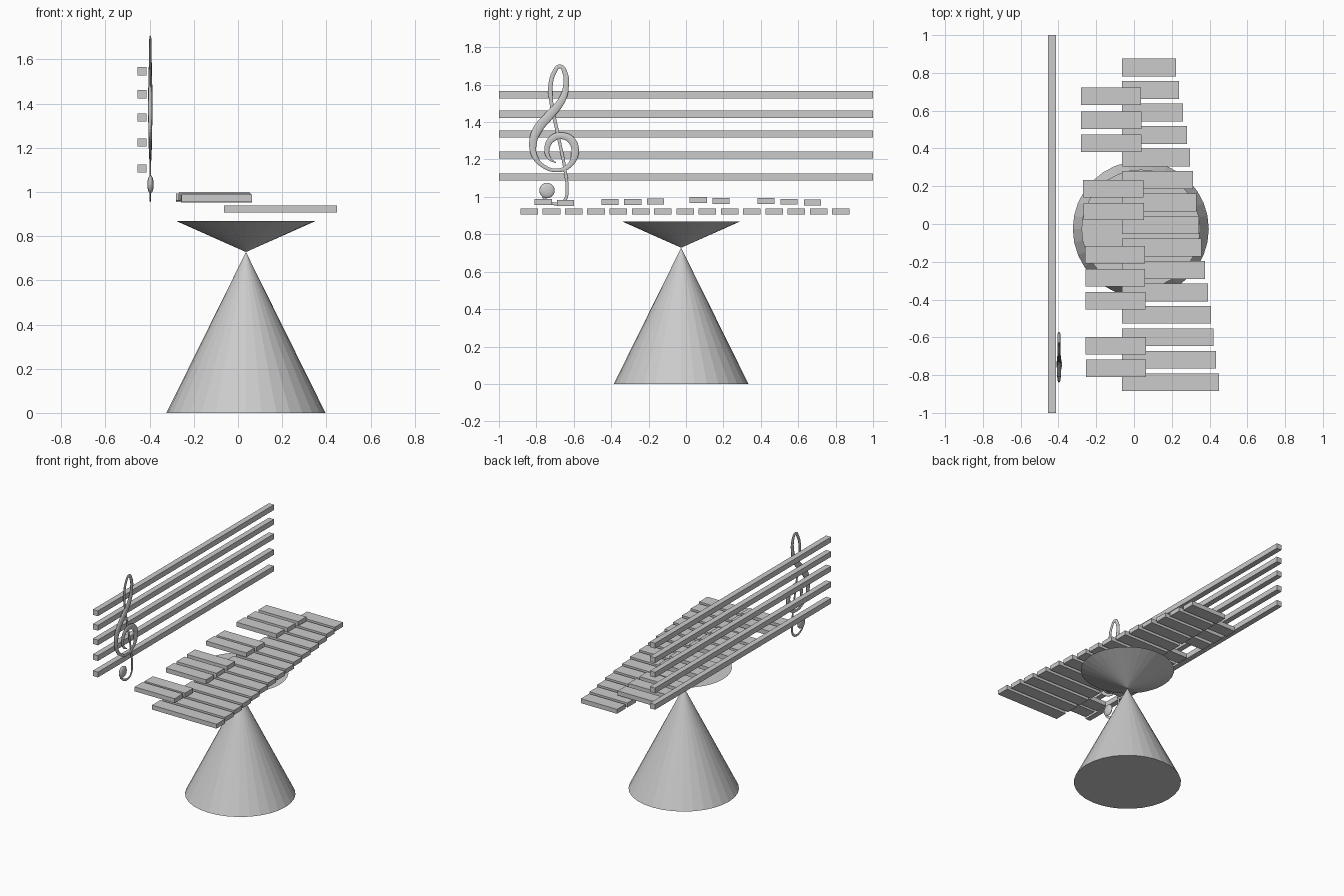
import bpy

if "Cube" in bpy.data.objects:
    bpy.data.objects.remove(bpy.data.objects["Cube"])

def box(name, x0, x1, y0, y1, z0, z1):
    bpy.ops.mesh.primitive_cube_add(size=1, location=((x0+x1)/2, (y0+y1)/2, (z0+z1)/2))
    o = bpy.context.object
    o.name = name
    o.scale = (x1-x0, y1-y0, z1-z0)
    bpy.ops.object.transform_apply(location=False, rotation=False)
    return o

def cone(name, r_low, r_top, z0, z1):
    bpy.ops.mesh.primitive_cone_add(vertices=32, radius1=r_low, radius2=r_top,
                                    depth=z1-z0, location=(0.036, -0.026, (z0+z1)/2))
    bpy.context.object.name = name

# Stand: a cone with an inverted cone balanced on it
cone("base_cone", 0.36, 0, 0, 0.728)
cone("support_cone", 0, 0.314, 0.728, 0.868)

# Five staff lines
for i, z in enumerate((1.106, 1.224, 1.337, 1.442, 1.546)):
    box(f"staff_line_{i+1}", -0.454, -0.414, -1, 1, z-0.019, z+0.019)

# Lower row of keys, shortening towards the back
ends = (.449, .434, .42, .407, .392, .376, .358, .345, .332, .312,
        .296, .28, .26, .239, .223)
for i, x1 in enumerate(ends):
    y = -0.838 + i*0.119
    box(f"lower_key_{i+1}", -0.064, x1, y-0.047, y+0.047, 0.906, 0.938)

# Upper row of keys in groups of two and three: y, left x, right x, bottom z
upper = ((-.763, -.255, .063, .957), (-.645, -.258, .063, .952),
         (-.406, -.258, .062, .956), (-.285, -.258, .059, .956),
         (-.163, -.26, .058, .960), (.066, -.268, .052, .967),
         (.187, -.27, .049, .961), (.428, -.28, .039, .961),
         (.55, -.28, .041, .958), (.677, -.28, .037, .954))
for i, (y, x0, x1, z) in enumerate(upper):
    box(f"upper_key_{i+1}", x0, x1, y-0.046, y+0.046, z, z+0.032)

# Treble clef: one tapered stroke (pixel y, pixel z, stroke radius)
S = 187
stroke = [(543, 197, 1.5), (549, 202, 1.5), (558, 204, 1.5), (565, 200, 1.6), (567, 190, 1.6),
          (565, 170, 1.6), (558, 135, 1.7), (551, 100, 2), (550.5, 86, 2.3), (554, 73, 2.2),
          (560, 66.5, 2), (565, 73, 2.6), (566, 86, 3), (562, 100, 3.8), (549, 116, 4.8),
          (538, 129, 5), (533, 143, 4), (535, 157, 2.8), (543, 166, 2), (556, 170.5, 1.8),
          (569, 166, 2.5), (575, 153, 4), (572, 141, 4), (562, 136, 3.5), (552, 139, 3.6),
          (547, 149, 2.8), (549, 158, 1.8), (556, 163, 0.5)]
cu = bpy.data.curves.new("treble_clef", 'CURVE')
cu.dimensions = '3D'
cu.bevel_depth = 1/S
cu.bevel_resolution = 3
cu.resolution_u = 6
sp = cu.splines.new('BEZIER')
sp.bezier_points.add(len(stroke)-1)
for p, (a, b, r) in zip(sp.bezier_points, stroke):
    p.co = (0, (a-686)/S, (384-b)/S)
    p.radius = r
    p.handle_left_type = p.handle_right_type = 'AUTO'
clef = bpy.data.objects.new("treble_clef", cu)
bpy.context.collection.objects.link(clef)
clef.location.x = -0.397
clef.scale.x = 0.4
bpy.ops.object.select_all(action='DESELECT')
bpy.context.view_layer.objects.active = clef
clef.select_set(True)
bpy.ops.object.convert(target='MESH')
bpy.ops.object.shade_smooth()

# Ball at the foot of the clef
bpy.ops.mesh.primitive_uv_sphere_add(segments=24, ring_count=12, radius=0.041,
                                     location=(-0.396, -0.743, 1.034))
ball = bpy.context.object
ball.name = "clef_ball"
ball.scale.x = 0.35
bpy.ops.object.shade_smooth()
